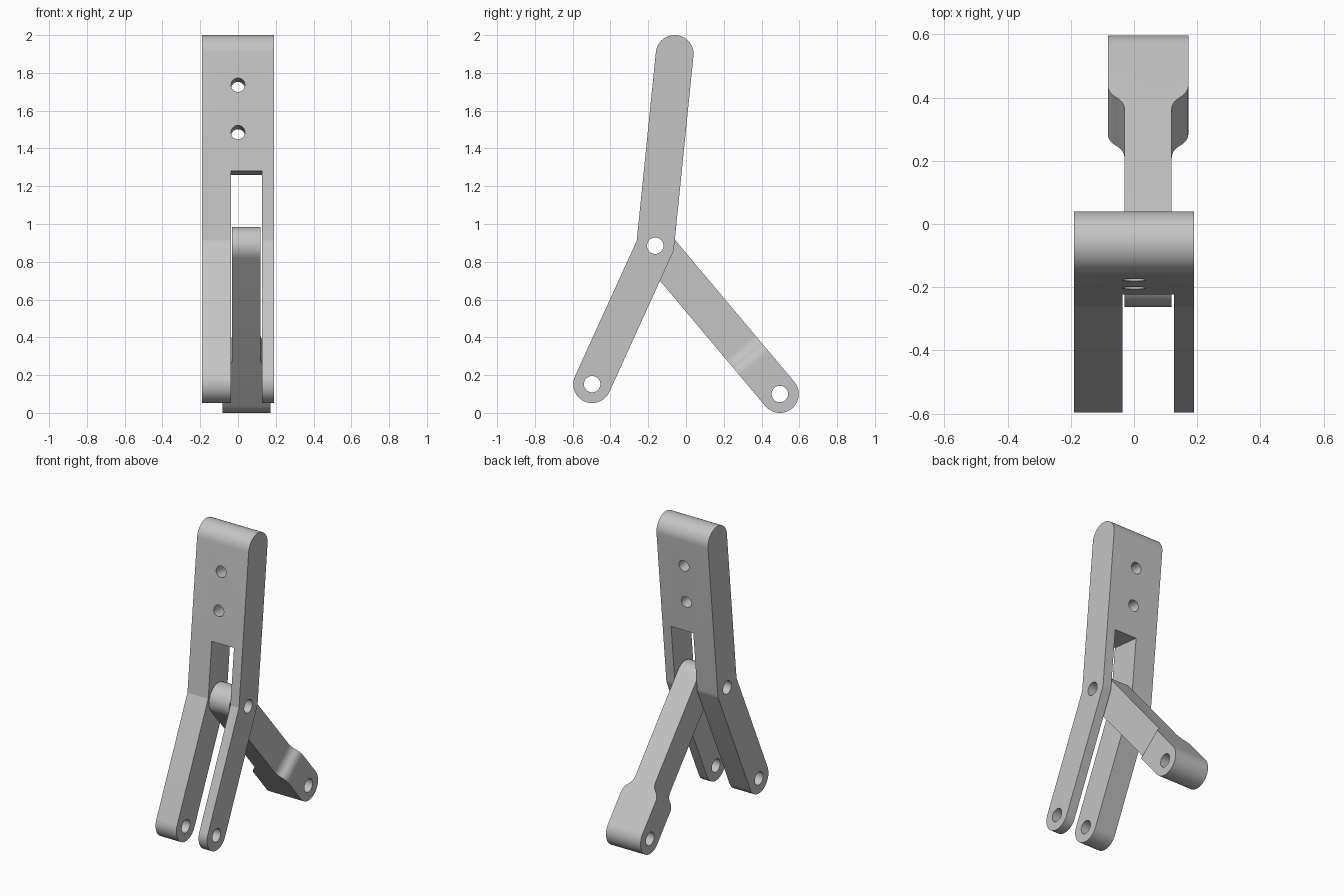
import bpy, bmesh
from math import atan2, cos, sin, pi, radians
from mathutils import Vector

if "Cube" in bpy.data.objects:
    bpy.data.objects.remove(bpy.data.objects["Cube"])

metal = bpy.data.materials.new("plain grey")
metal.use_nodes = True
grey = (0.55, 0.55, 0.55, 1)
metal.diffuse_color = grey
metal.node_tree.nodes["Principled BSDF"].inputs["Base Color"].default_value = grey

X, Y, Z, ORIGIN = Vector((1, 0, 0)), Vector((0, 1, 0)), Vector((0, 0, 1)), Vector()
R, HOLE = 0.1, 0.0435
TOP = Vector((0, -0.06, 1.9))
PIVOT = Vector((0, -0.163, 0.885))
FORK_END = Vector((0, -0.497, 0.152))
LEG_END = Vector((0, 0.497, 0.1))


def prism(name, pts, lo, hi, origin=ORIGIN, u=Y, v=Z, w=X):
    """Extrude an outline in the u, v plane along w."""
    bm = bmesh.new()
    rings = [[bm.verts.new(origin + u * a + v * b + w * t) for a, b in pts] for t in (lo, hi)]
    for ring in rings:
        bm.faces.new(ring)
    for i in range(len(pts)):
        j = (i + 1) % len(pts)
        bm.faces.new((rings[0][i], rings[0][j], rings[1][j], rings[1][i]))
    bmesh.ops.recalc_face_normals(bm, faces=bm.faces)
    mesh = bpy.data.meshes.new(name)
    bm.to_mesh(mesh)
    bm.free()
    mesh.materials.append(metal)
    ob = bpy.data.objects.new(name, mesh)
    bpy.context.collection.objects.link(ob)
    return ob


def arc(cx, cy, r, start, end, n):
    return [(cx + r * cos(start + (end - start) * i / n),
             cy + r * sin(start + (end - start) * i / n)) for i in range(n + 1)]


def circle(cx, cy, r):
    return arc(cx, cy, r, 0, 2 * pi, 40)[:-1]


def combine(ob, cutter, operation="DIFFERENCE"):
    mod = ob.modifiers.new("cut", "BOOLEAN")
    mod.operation, mod.object, mod.solver = operation, cutter, "EXACT"
    bpy.context.view_layer.objects.active = ob
    bpy.ops.object.modifier_apply(modifier=mod.name)
    bpy.data.objects.remove(cutter)


def cross_hole(ob, centre):
    combine(ob, prism("hole_cutter", circle(centre.y, centre.z, HOLE), -0.5, 0.5))


def finish(ob):
    bpy.ops.object.select_all(action="DESELECT")
    ob.select_set(True)
    bpy.context.view_layer.objects.active = ob
    bpy.ops.object.shade_smooth_by_angle(angle=radians(15))


def heading(a, b):
    return atan2(b.z - a.z, b.y - a.y)


# Bent fork: rounded ends, mitred inner bend, rounded outer bend
up, down = heading(PIVOT, TOP), heading(PIVOT, FORK_END) + 2 * pi
q = pi / 2
bend = (up + q + down - q) / 2
miter = R / cos((down - up - pi) / 2)
outline = arc(TOP.y, TOP.z, R, up - q, up + q, 32)
outline.append((PIVOT.y + miter * cos(bend), PIVOT.z + miter * sin(bend)))
outline += arc(FORK_END.y, FORK_END.z, R, down - q, down + q, 32)
outline += arc(PIVOT.y, PIVOT.z, R, down + q - 2 * pi, up - q, 4)
fork = prism("fork_arm", outline, -0.19, 0.19)

# Slot between the prongs, square to the upper arm
along = (TOP - PIVOT).normalized()
across = X.cross(along)
slot = [(-0.037, -1.5), (0.127, -1.5), (0.127, 0.387), (-0.037, 0.387)]
combine(fork, prism("slot_cutter", slot, -1, 1, PIVOT, X, along, across))

# Two bolt holes through the upper arm, then the cross holes
for s in (0.593, 0.845):
    combine(fork, prism("bolt_cutter", circle(0, s, 0.037), -0.5, 0.5, PIVOT, X, along, across))
for centre in (PIVOT, FORK_END):
    cross_hole(fork, centre)
finish(fork)

# Swinging leg: rounded bar trimmed to a plan that flares to a wide foot
tilt = heading(PIVOT, LEG_END)
bar = arc(LEG_END.y, LEG_END.z, R, tilt - q, tilt + q, 32)
bar += arc(PIVOT.y, PIVOT.z, R, tilt + q, tilt + 3 * q, 32)
leg = prism("swing_leg", bar, -0.3, 0.3)

along = (LEG_END - PIVOT).normalized()
mid, narrow, wide = 0.0445, 0.075, 0.1275
start, length = 0.70, 0.115
turn = 2 * atan2(wide - narrow, length)
radius = length / (2 * sin(turn))
# S-curved shoulder made of two equal arcs
side = [(narrow, -0.3)]
side += arc(narrow + radius, start, radius, pi, pi - turn, 8)
side += arc(wide - radius, start + length, radius, -turn, 0, 8)[1:]
side.append((wide, 1.4))
plan = [(mid + a, s) for a, s in side] + [(mid - a, s) for a, s in reversed(side)]
combine(leg, prism("plan_cutter", plan, -0.2, 0.2, PIVOT, X, along, X.cross(along)), "INTERSECT")
for centre in (PIVOT, LEG_END):
    cross_hole(leg, centre)
finish(leg)
